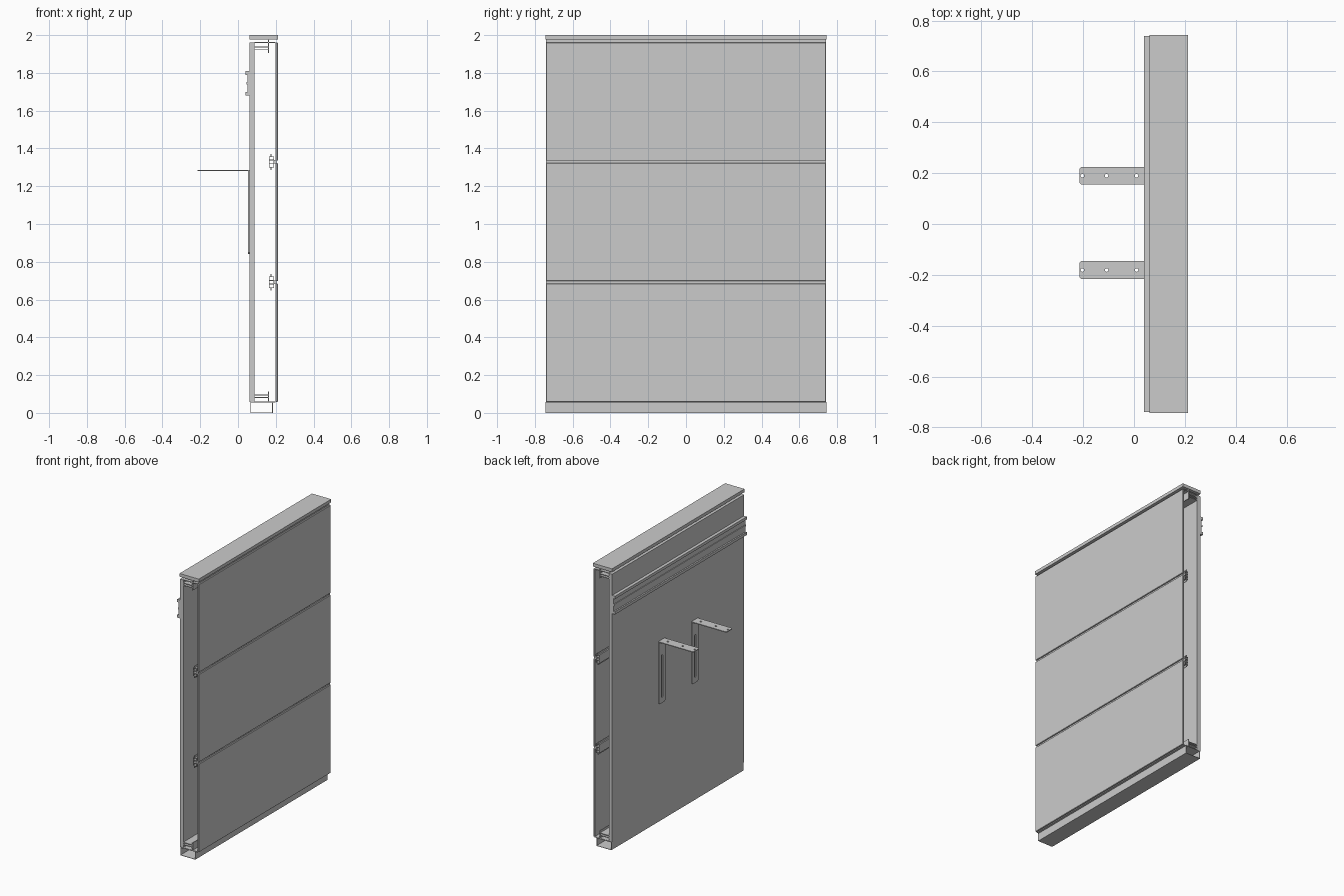
import bpy, bmesh, math
from mathutils import Matrix, Vector

if "Cube" in bpy.data.objects:
    bpy.data.objects.remove(bpy.data.objects["Cube"])

# Local axes to world: profile in XZ run along Y, plate facing X, plate facing Z
ALONG_Y = Matrix(((1, 0, 0), (0, 0, -1), (0, 1, 0))).to_4x4()
FACE_X = Matrix(((0, 0, 1), (1, 0, 0), (0, 1, 0))).to_4x4()
FACE_Z = Matrix.Identity(4)
L = 0.74


def rect(x0, x1, z0, z1):
    return [(x0, z0), (x1, z0), (x1, z1), (x0, z1)]


def slot(cx, cy, r, half=0.0, n=8):
    """Round hole, or a slot stretched along the second axis."""
    pts = []
    for i in range(2 * n):
        a = math.pi * i / n
        pts.append((cx + r * math.cos(a), cy + r * math.sin(a) + (half if i <= n else -half)))
    return pts


def shape_mesh(loops, half, mat):
    """Fill the first loop minus the others and extrude it both ways."""
    cu = bpy.data.curves.new("outline", 'CURVE')
    cu.dimensions, cu.fill_mode, cu.extrude = '2D', 'BOTH', half
    for loop in loops:
        sp = cu.splines.new('POLY')
        sp.points.add(len(loop) - 1)
        for p, (a, b) in zip(sp.points, loop):
            p.co = (a, b, 0, 1)
        sp.use_cyclic_u = True
        sp.use_smooth = False
    ob = bpy.data.objects.new("outline", cu)
    bpy.context.collection.objects.link(ob)
    dg = bpy.context.evaluated_depsgraph_get()
    me = bpy.data.meshes.new_from_object(ob.evaluated_get(dg))
    bpy.data.objects.remove(ob)
    bpy.data.curves.remove(cu)
    me.transform(mat)
    return me


def part(name, *meshes):
    bm = bmesh.new()
    for me in meshes:
        bm.from_mesh(me)
        bpy.data.meshes.remove(me)
    bmesh.ops.remove_doubles(bm, verts=bm.verts, dist=1e-5)
    bmesh.ops.recalc_face_normals(bm, faces=bm.faces)
    out = bpy.data.meshes.new(name)
    bm.to_mesh(out)
    bm.free()
    out.shade_flat()
    ob = bpy.data.objects.new(name, out)
    bpy.context.collection.objects.link(ob)
    return ob


def extrusion(name, *loops, half=L):
    return part(name, shape_mesh(loops, half, ALONG_Y))


# Cap, back board and hollow plinth
extrusion("top_cap", rect(0.061, 0.212, 1.977, 2.0), half=0.743)
extrusion("back_board", rect(0.062, 0.0885, 0.058, 1.96))
extrusion("plinth", rect(0.067, 0.184, 0, 0.058), rect(0.07, 0.181, 0.003, 0.055), half=0.743)

# Three front panels
for i, (z0, z1) in enumerate([(0.058, 0.685), (0.698, 1.322), (1.335, 1.96)]):
    p = extrusion(f"front_panel_{i + 1}", rect(0.199, 0.211, z0, z1))
    bev = p.modifiers.new("edge", 'BEVEL')
    bev.width, bev.segments = 0.002, 1

# Finned profiles at top and bottom
x0, w0, w1, x1 = 0.0885, 0.158, 0.163, 0.199
fins = [(x0, 1.963), (w0, 1.963), (w0, 1.977), (w1, 1.977), (w1, 1.963), (x1, 1.963),
        (x1, 1.958), (w1, 1.958), (w1, 1.905), (w0, 1.905), (w0, 1.92), (x0, 1.92),
        (x0, 1.925), (w0, 1.925), (w0, 1.935), (x0, 1.935), (x0, 1.94), (w0, 1.94),
        (w0, 1.958), (x0, 1.958)]
extrusion("top_profile", fins)
extrusion("bottom_profile", [(x, max(2.018 - z, 0.054)) for x, z in fins])

# Joint profiles behind the panel gaps
for name, zc in (("lower_joint", 0.692), ("upper_joint", 1.3285)):
    half_outline = [(0.164, 0.03), (0.173, 0.03), (0.173, 0.043), (0.177, 0.043), (0.177, 0.03),
                    (0.19, 0.03), (0.19, 0.009), (0.203, 0.009), (0.203, 0.005)]
    outer = [(x, zc + z) for x, z in half_outline] + [(x, zc - z) for x, z in reversed(half_outline)]
    cells = [rect(0.167, 0.187, zc + a, zc + a + 0.015) for a in (-0.027, -0.0075, 0.012)]
    extrusion(name, outer, *cells)

# Wall rail with grooved face
half_rail = [(0.062, 0.065), (0.04, 0.065), (0.04, 0.045), (0.05, 0.045), (0.05, 0.006), (0.045, 0.006)]
extrusion("wall_rail", [(x, 1.745 + z) for x, z in half_rail]
          + [(x, 1.745 - z) for x, z in reversed(half_rail)])

# Two angle brackets with screw holes and a long slot
for i, yc in enumerate((-0.181, 0.19)):
    c, h = 0.008, 0.035
    arm = [(0.06, yc - h), (0.06, yc + h), (-0.215 + c, yc + h), (-0.215, yc + h - c),
           (-0.215, yc - h + c), (-0.215 + c, yc - h)]
    holes = [slot(x, yc, 0.007) for x in (-0.203, -0.108, 0.01)]
    top = shape_mesh([arm] + holes, 0.003, Matrix.Translation((0, 0, 1.283)) @ FACE_Z)
    leg = [(yc - h, 1.28), (yc - h, 0.84 + c), (yc - h + c, 0.84), (yc + h - c, 0.84),
           (yc + h, 0.84 + c), (yc + h, 1.28)]
    down = shape_mesh([leg, slot(yc, 1.03, 0.007, 0.145)], 0.003,
                      Matrix.Translation((0.057, 0, 0)) @ FACE_X)
    part(f"bracket_{i + 1}", top, down)
